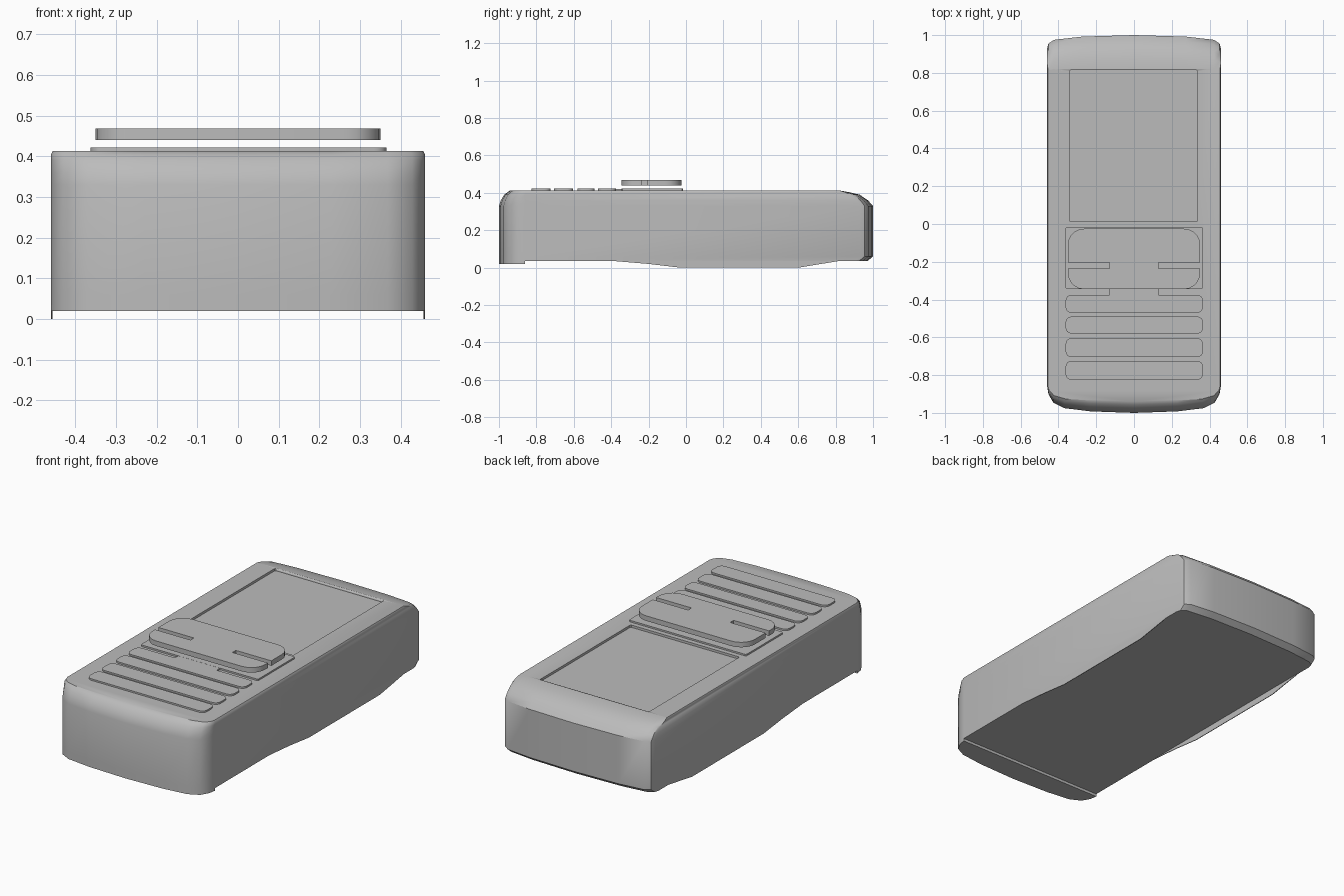
import bpy, bmesh, math
from mathutils import Matrix

cube = bpy.data.objects.get("Cube")
if cube:
    bpy.data.objects.remove(cube, do_unlink=True)

grey = bpy.data.materials.new("plain_grey")
grey.use_nodes = True
colour = (0.5, 0.5, 0.5, 1)
grey.diffuse_color = colour
grey.node_tree.nodes["Principled BSDF"].inputs["Base Color"].default_value = colour


def loft(name, rings, smooth=35):
    """Closed solid through equal-length rings of 3D points."""
    bm = bmesh.new()
    loops = [[bm.verts.new(p) for p in ring] for ring in rings]
    for a, b in zip(loops, loops[1:]):
        for i in range(len(a)):
            j = (i + 1) % len(a)
            bm.faces.new((a[i], a[j], b[j], b[i]))
    bm.faces.new(loops[0][::-1])
    bm.faces.new(loops[-1])
    bmesh.ops.recalc_face_normals(bm, faces=bm.faces)
    mesh = bpy.data.meshes.new(name)
    bm.to_mesh(mesh)
    bm.free()
    mesh.materials.append(grey)
    obj = bpy.data.objects.new(name, mesh)
    bpy.context.collection.objects.link(obj)
    bpy.ops.object.select_all(action='DESELECT')
    obj.select_set(True)
    bpy.context.view_layer.objects.active = obj
    bpy.ops.object.shade_smooth_by_angle(angle=math.radians(smooth))
    return obj


def prism(name, pts, z0, z1):
    return loft(name, [[(x, y, z) for x, y in pts] for z in (z0, z1)])


def rounded(x0, x1, y0, y1, r, steps=4):
    """Rectangle with rounded corners, counter-clockwise."""
    pts = []
    corners = [(x1 - r, y1 - r), (x0 + r, y1 - r), (x0 + r, y0 + r), (x1 - r, y0 + r)]
    for k, (cx, cy) in enumerate(corners):
        for i in range(steps + 1):
            a = math.pi / 2 * (k + i / steps)
            pts.append((cx + r * math.cos(a), cy + r * math.sin(a)))
    return pts


# End curves: width fraction and bulge depth
FRONT = [(1, 0), (.985, .04), (.93, .085), (.8, .115), (.5, .132), (0, .14)]
BACK = [(1, 0), (.985, .025), (.92, .045), (.6, .062), (0, .07)]


def mirror_curve(curve):
    return curve + [(-x, d) for x, d in curve[-2::-1]]


def outline(w, front, back, bulge):
    pts = [(-w * x, -.86 - d * front) for x, d in mirror_curve(FRONT)]
    return pts + [(w * x, back + d * bulge) for x, d in mirror_curve(BACK)]


# Body: z, half width, front bulge, back start, back bulge
levels = [
    (.035, .46, 1, .90, 1), (.06, .46, 1, .93, 1), (.33, .46, 1, .93, 1),
    (.36, .46, .93, .91, .9), (.39, .46, .8, .88, .7),
    (.403, .46, .68, .85, .35), (.413, .455, .57, .82, 0.01),
]
body = loft("body", [[(x, y, z) for x, y in outline(w, f, b, g)]
                     for z, w, f, b, g in levels])

# Screen recess
cutter = prism("screen_cutter", rounded(-.34, .335, .012, .815, .005, 1), .4, .5)
cutter.hide_render = True
cut = body.modifiers.new("screen_recess", 'BOOLEAN')
cut.operation = 'DIFFERENCE'
cut.solver = 'EXACT'
cut.object = cutter
bpy.context.view_layer.objects.active = body
bpy.ops.object.modifier_apply(modifier=cut.name)
bpy.data.objects.remove(cutter, do_unlink=True)

# Front lip under the body
prism("front_lip", [(-.46 * x, -.86 - d) for x, d in mirror_curve(FRONT)], .02, .036)

# Thin side skirts bulging below the flat base
belly = [(-.39, .036), (-.2, .02), (-.03, 0), (.6, 0), (.82, .036)]
for side, x in (("right", -.46), ("left", .456)):
    loft(side + "_skirt", [[(x + t, y, z) for y, z in belly] for t in (0, .004)])

# Key rows
for i, (y0, y1) in enumerate([(-.825, -.725), (-.705, -.605), (-.58, -.49), (-.47, -.375)]):
    prism(f"key_row_{i + 1}", rounded(-.362, .365, y0, y1, .03), .411, .422)

# Base plate of the control pad, joined to the top key row
prism("pad_base", rounded(-.362, .365, -.345, -.015, .006, 1), .411, .422)
prism("pad_base_bridge", rounded(-.13, .13, -.38, -.34, .002, 1), .411, .4215)


def pad_half(y_out, y_in, r):
    """Half of the slotted pad, from the left inner edge round to the right."""
    s = 1 if y_out > y_in else -1
    arc = [(.35 - r + r * math.cos(a), y_out - s * (r - r * math.sin(a)))
           for a in (math.pi / 2 * i / 5 for i in range(6))]
    right = [(.13, y_in), (.35, y_in)] + arc
    return right + [(-x, y) for x, y in right[::-1]]


# Raised control pad with a slot on each side
upper = pad_half(-.025, -.205, .085)
lower = pad_half(-.345, -.235, .085)
prism("control_pad", upper + lower[::-1], .44, .468)
